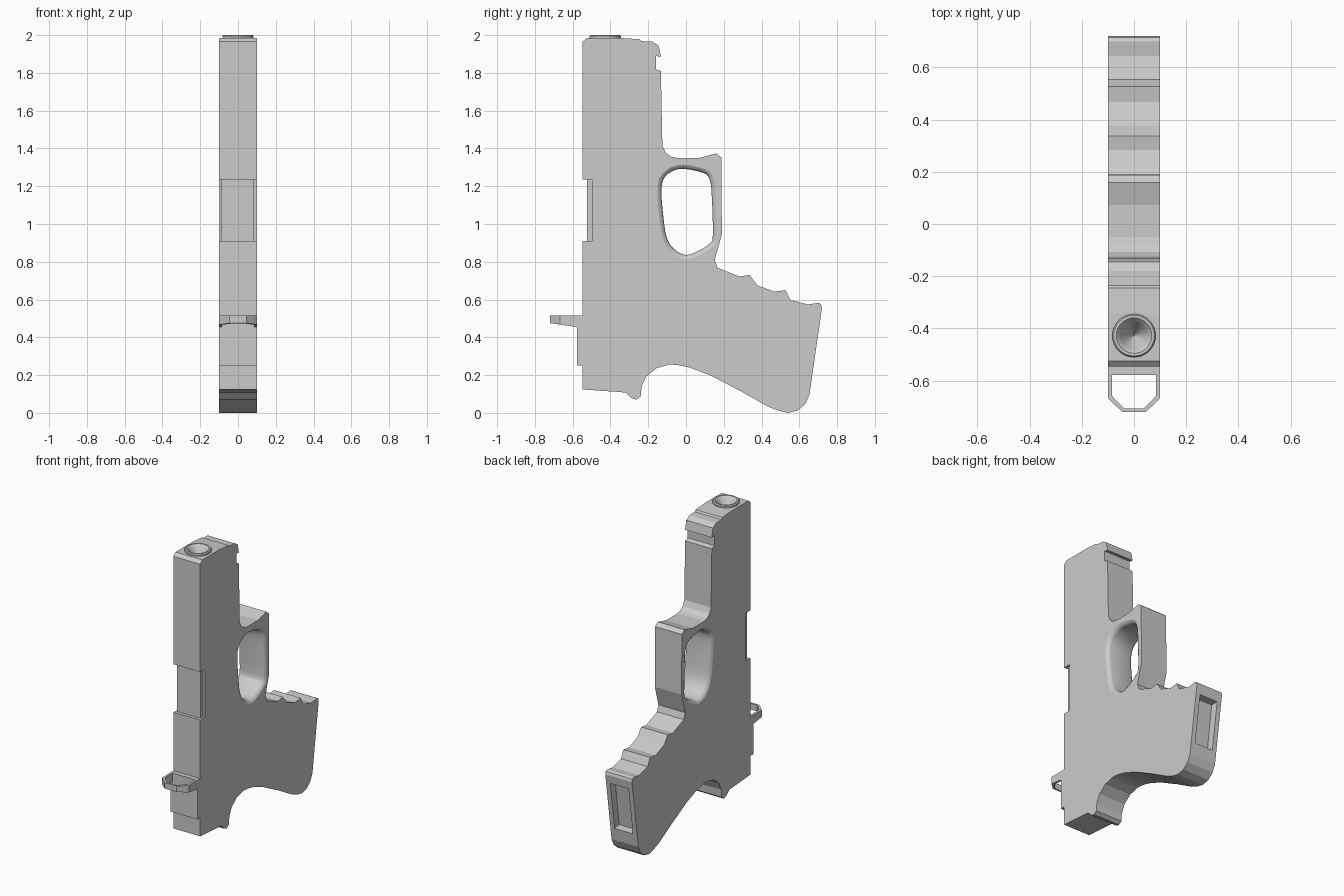
import bpy, bmesh, math
from mathutils import Vector

if "Cube" in bpy.data.objects:
    bpy.data.objects.remove(bpy.data.objects["Cube"])


def make_object(name, bm):
    bmesh.ops.recalc_face_normals(bm, faces=bm.faces[:])
    mesh = bpy.data.meshes.new(name)
    bm.to_mesh(mesh)
    bm.free()
    ob = bpy.data.objects.new(name, mesh)
    bpy.context.collection.objects.link(ob)
    return ob


def loft(name, rings, smooth=False):
    """Skin a list of equal-length closed rings and cap both ends."""
    bm = bmesh.new()
    vs = [[bm.verts.new(p) for p in ring] for ring in rings]
    n = len(vs[0])
    for a, b in zip(vs, vs[1:]):
        for i in range(n):
            f = bm.faces.new((a[i], a[(i + 1) % n], b[(i + 1) % n], b[i]))
            f.smooth = smooth
    bm.faces.new(vs[0])
    bm.faces.new(vs[-1])
    return make_object(name, bm)


def slab(name, outline, x0, x1):
    return loft(name, [[(x, y, z) for y, z in outline] for x in (x0, x1)])


def cut(target, cutter):
    mod = target.modifiers.new("cut", 'BOOLEAN')
    mod.operation = 'DIFFERENCE'
    mod.solver = 'EXACT'
    mod.object = cutter
    bpy.context.view_layer.objects.active = target
    bpy.ops.object.modifier_apply(modifier=mod.name)
    bpy.data.objects.remove(cutter, do_unlink=True)


def smooth_loop(pts, steps=3):
    """Closed Catmull-Rom curve through the points."""
    out, n = [], len(pts)
    for i in range(n):
        a, b, c, d = (Vector(pts[(i + k) % n]) for k in (-1, 0, 1, 2))
        for s in range(steps):
            t = s / steps
            out.append(0.5 * (2 * b + (c - a) * t + (2 * a - 5 * b + 4 * c - d) * t * t
                              + (3 * b - a - 3 * c + d) * t ** 3))
    return out


# Body: one side silhouette (y, z), split into its natural runs
nose = [(-.547, 1.965), (-.525, 1.985), (-.345, 1.985), (-.245, 1.978), (-.235, 1.968),
        (-.18, 1.966), (-.145, 1.945), (-.133, 1.885), (-.16, 1.89), (-.16, 1.82), (-.133, 1.81)]
guard = [(-.125, 1.415), (-.108, 1.378), (-.08, 1.357), (-.05, 1.35), (.072, 1.35), (.16, 1.374),
         (.187, 1.352), (.19, .945), (.152, .81), (.167, .768)]
finger_grooves = [(.283, .722), (.337, .73), (.378, .675), (.468, .642), (.527, .65),
                  (.553, .598), (.643, .574), (.70, .582), (.715, .575), (.72, .556)]
backstrap = [(.653, .093), (.63, .045), (.59, .012), (.537, 0), (.485, .013), (.43, .035),
             (.293, .113), (.13, .198), (.02, .24), (-.04, .253), (-.087, .256), (-.155, .237),
             (-.21, .193), (-.235, .14), (-.24, .087), (-.262, .07), (-.288, .077), (-.32, .108)]
slide_back = [(-.547, .124), (-.548, .25), (-.578, .25), (-.578, .515), (-.547, .515),
              (-.547, .91), (-.497, .91), (-.497, 1.235), (-.547, 1.235)]
body = slab("body", nose + guard + finger_grooves + backstrap + slide_back, -.1, .1)

# Trigger opening with rounded rim
opening = smooth_loop([(-.013, 1.292), (-.077, 1.277), (-.12, 1.235), (-.13, 1.165), (-.12, 1.04),
                       (-.103, .932), (-.066, .87), (0, .836), (.07, .86), (.125, .897),
                       (.142, .94), (.136, 1.155), (.125, 1.235), (.093, 1.27)])
flare = [(.12, .030), (.1, .022), (.094, .011), (.086, .004), (.075, 0)]
rings = []
for x, off in [(-x, o) for x, o in flare] + flare[::-1]:
    ring = []
    for i, p in enumerate(opening):
        t = opening[(i + 1) % len(opening)] - opening[i - 1]
        q = p + Vector((-t.y, t.x)).normalized() * -off
        ring.append((x, q.x, q.y))
    rings.append(ring)
cut(body, loft("opening_cutter", rings, True))

# Shallow recess in the base of the grip
cut(body, slab("recess_cutter", [(.76, .50), (.66, .50), (.617, .185), (.76, .165)], -.068, .068))

# Muzzle socket
def circle(r, z, n=32):
    return [(r * math.cos(math.tau * i / n), -.428 + r * math.sin(math.tau * i / n), z)
            for i in range(n)]

cut(body, loft("socket_cutter", [circle(.078, 1.85), circle(.078, 2.05)]))

# Muzzle ring with conical bore
loft("muzzle", [circle(.083, 1.84), circle(.083, 1.994), circle(.078, 2.0), circle(.068, 2.0),
                circle(.055, 1.985), circle(.001, 1.90)])

# Raised block inside the slide port
slab("port_block", [(-.525, .91), (-.525, 1.235), (-.45, 1.235), (-.45, .91)], -.09, .086)

# Rear hoop: bent strip with tapered underside
half_outer = [(.1, -.56), (.1, -.667), (.085, -.683), (.045, -.72)]
half_inner = [(.085, -.56), (.085, -.658), (.074, -.670), (.038, -.707)]
mirror = lambda pts: pts + [(-x, y) for x, y in reversed(pts)]
under = lambda y: .455 + (-.578 - y) * .14
strips = []
for (ox, oy), (ix, iy) in zip(mirror(half_outer), mirror(half_inner)):
    strips.append([(ox, oy, under(oy)), (ox, oy, .515), (ix, iy, .515), (ix, iy, under(iy))])
loft("rear_hoop", strips)
